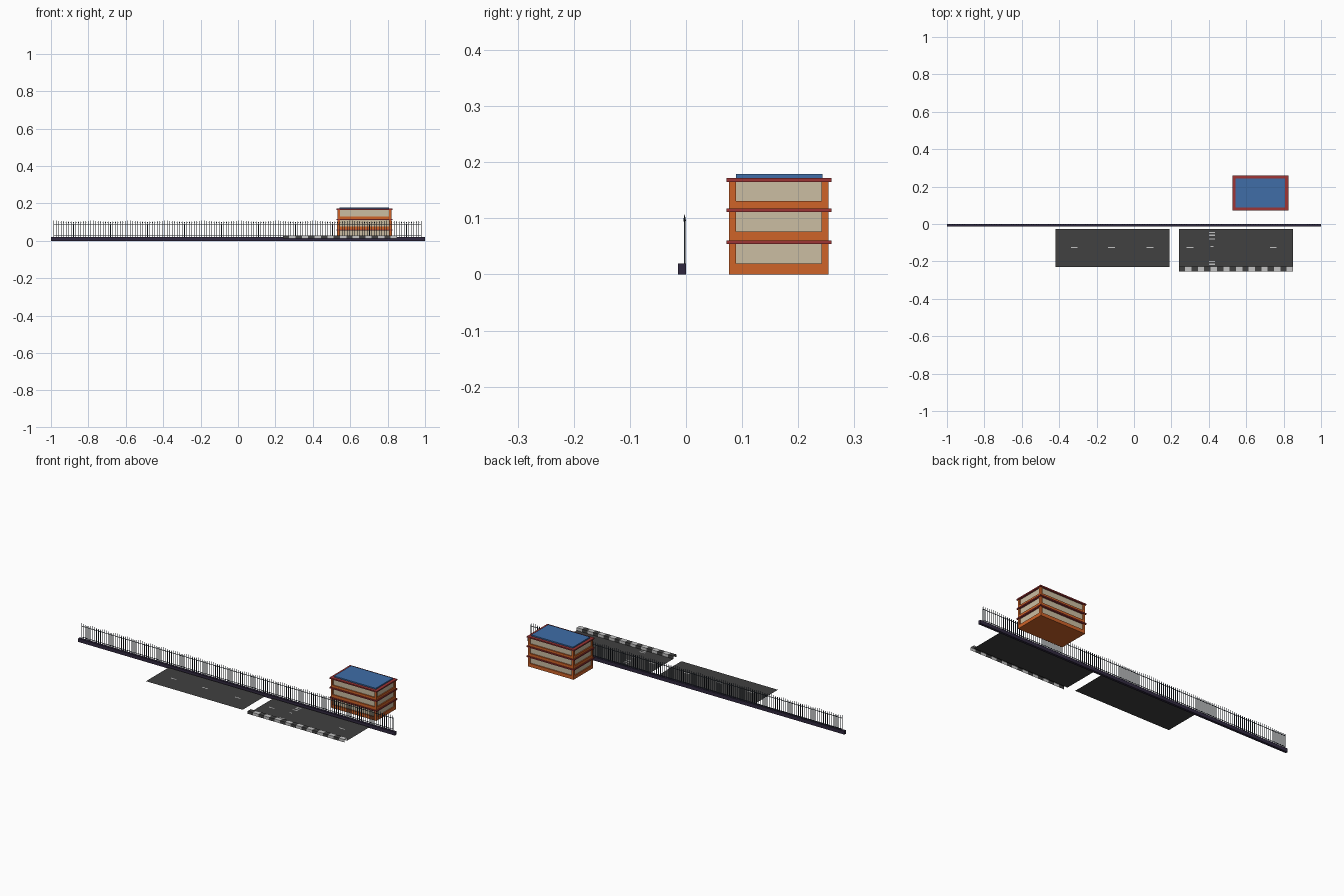
import bpy, bmesh

if "Cube" in bpy.data.objects:
    bpy.data.objects.remove(bpy.data.objects["Cube"])

def mat(name, rgb):
    m = bpy.data.materials.new(name)
    m.diffuse_color = (*rgb, 1)
    m.use_nodes = True
    m.node_tree.nodes["Principled BSDF"].inputs["Base Color"].default_value = m.diffuse_color
    return m

ORANGE = mat("orange_brick", (0.62, 0.125, 0.022))
RED = mat("dark_red_trim", (0.34, 0.035, 0.035))
BEIGE = mat("beige_panel", (0.60, 0.51, 0.36))
BLUE = mat("blue_roof", (0.05, 0.155, 0.39))
WALL = mat("dark_purple_stone", (0.03, 0.022, 0.05))
IRON = mat("dark_iron", (0.025, 0.035, 0.05))
ASPHALT = mat("asphalt", (0.052, 0.052, 0.052))
PAINT = mat("light_grey_paint", (0.55, 0.55, 0.55))

def box(bm, x0, x1, y0, y1, z0, z1):
    v = [bm.verts.new((x, y, z)) for z in (z0, z1)
         for x, y in ((x0, y0), (x1, y0), (x1, y1), (x0, y1))]
    for f in ((3, 2, 1, 0), (4, 5, 6, 7), (0, 1, 5, 4), (1, 2, 6, 5), (2, 3, 7, 6), (3, 0, 4, 7)):
        bm.faces.new([v[i] for i in f])

def quad(bm, pts, mi=0):
    f = bm.faces.new([bm.verts.new(p) for p in pts])
    f.material_index = mi

def flat(bm, x0, x1, y0, y1, z, mi=0):
    quad(bm, [(x0, y0, z), (x1, y0, z), (x1, y1, z), (x0, y1, z)], mi)

def finish(name, bm, *mats):
    me = bpy.data.meshes.new(name)
    bm.to_mesh(me)
    bm.free()
    for m in mats:
        me.materials.append(m)
    ob = bpy.data.objects.new(name, me)
    bpy.context.collection.objects.link(ob)

def boxes(name, m, *dims):
    bm = bmesh.new()
    for d in dims:
        box(bm, *d)
    finish(name, bm, m)

# Low wall
boxes("low_wall", WALL, (-1, 1, -0.014, 0, 0, 0.02))

# Railing: pickets with spear tips, and two rails
FY, N = -0.0025, 150
bm = bmesh.new()
for i in range(N):
    x = -0.985 + 1.965 * i / (N - 1)
    box(bm, x - 0.0014, x + 0.0014, FY - 0.0014, FY + 0.0014, 0.02, 0.094)
    ring = [bm.verts.new((x + a * 0.0025, FY + b * 0.0025, 0.096))
            for a, b in ((1, 0), (0, 1), (-1, 0), (0, -1))]
    for z in (0.092, 0.108):
        tip = bm.verts.new((x, FY, z))
        for k in range(4):
            f = [ring[k], ring[(k + 1) % 4], tip]
            bm.faces.new(f if z > 0.1 else f[::-1])
finish("railing_pickets", bm, IRON)
boxes("railing_rails", IRON,
      *[(-0.985, 0.98, FY - 0.001, FY + 0.001, z, z + 0.0025) for z in (0.026, 0.088)])

# Building: three storeys of parapet, corner posts, recessed panels and red slab
X0, X1, Y0, Y1 = 0.532, 0.820, 0.077, 0.254
P, R = 0.0125, 0.006
frame, slabs, panels = [], [], []
for base, sill, top in ((0, 0.02, 0.054), (0.061, 0.077, 0.111), (0.118, 0.131, 0.165)):
    frame.append((X0, X1, Y0, Y1, base, sill))
    for xa in (X0, X1 - P):
        for ya in (Y0, Y1 - P):
            frame.append((xa, xa + P, ya, ya + P, sill, top))
    panels.append((X0 + R, X1 - R, Y0 + R, Y1 - R, sill, top))
    slabs.append((X0 - 0.005, X1 + 0.005, Y0 - 0.005, Y1 + 0.005, top, top + 0.007))
boxes("building_frame", ORANGE, *frame)
boxes("building_panels", BEIGE, *panels)
boxes("floor_slabs", RED, *slabs)
boxes("roof_panel", BLUE, (X0 + 0.012, X1 - 0.012, 0.089, 0.243, 0.172, 0.179))

# Roads: thin sheets
ZR = 0.013
bm = bmesh.new()
flat(bm, -0.42, 0.19, -0.23, -0.027, ZR)
flat(bm, 0.24, 0.85, -0.23, -0.027, ZR)
finish("roads", bm, ASPHALT)

# Painted centre dashes and crossing marks
bm = bmesh.new()
for x in (-0.32, -0.12, 0.085, 0.30, 0.745):
    flat(bm, x - 0.018, x + 0.018, -0.128, -0.122, ZR + 0.001)
for y in (-0.045, -0.06, -0.08, -0.2, -0.215):
    flat(bm, 0.402, 0.432, y - 0.003, y + 0.003, ZR + 0.001)
flat(bm, 0.41, 0.424, -0.123, -0.117, ZR + 0.001)
finish("road_markings", bm, PAINT)

# Striped kerb: open channel of front, top and back strips
bm = bmesh.new()
S, XA, XB, YA, YB, ZT = 18, 0.24, 0.85, -0.255, -0.228, 0.029
for i in range(S):
    a = XA + (XB - XA) * i / S
    b = XA + (XB - XA) * (i + 1) / S
    m = i % 2
    quad(bm, [(a, YA, ZR), (b, YA, ZR), (b, YA, ZT), (a, YA, ZT)], m)
    flat(bm, a, b, YA, YB, ZT, m)
    quad(bm, [(b, YB, ZR), (a, YB, ZR), (a, YB, ZT), (b, YB, ZT)], m)
finish("striped_kerb", bm, ASPHALT, PAINT)
